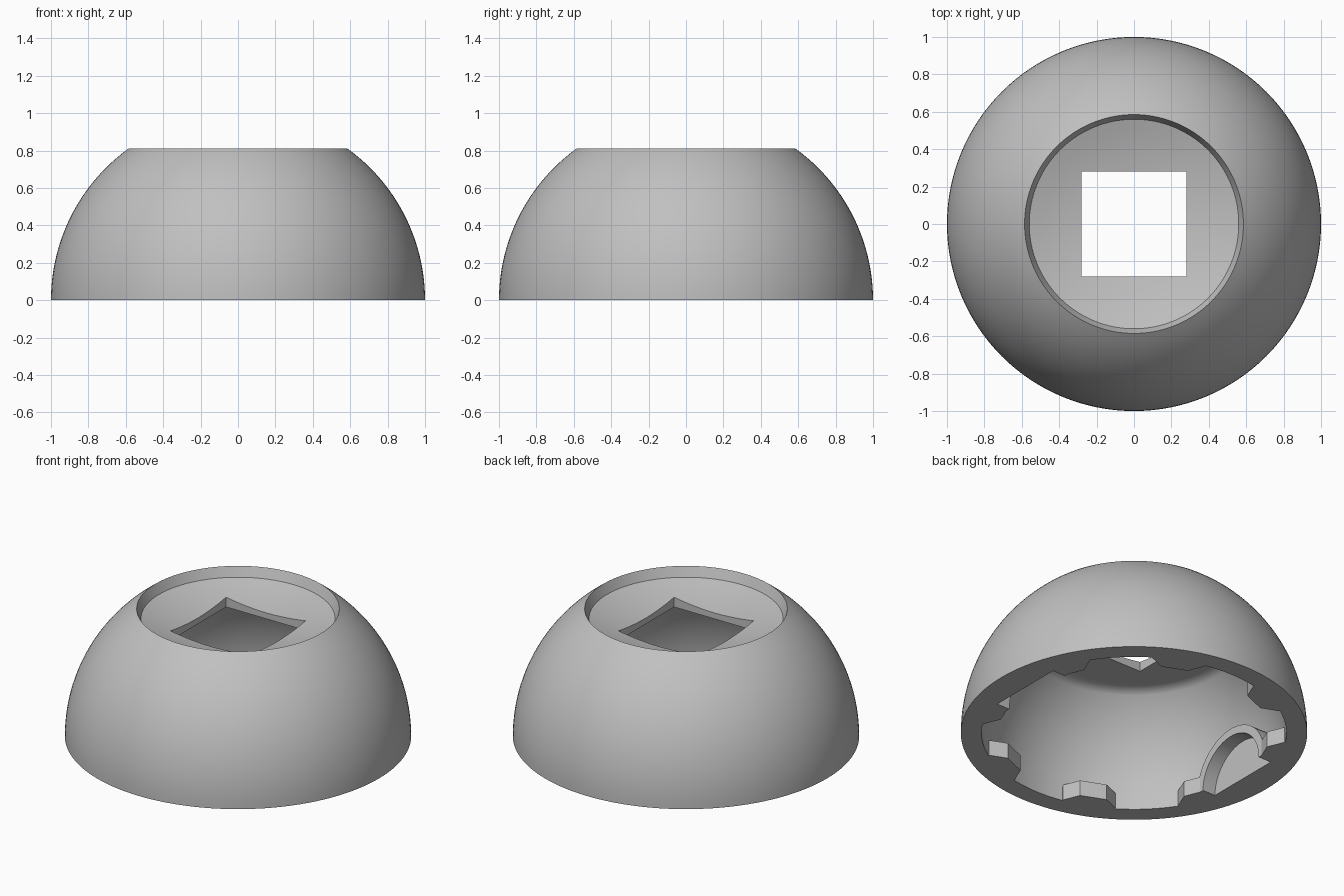
import bpy, bmesh
from math import sin, cos, asin, pi, radians, sqrt
from mathutils import Matrix

if "Cube" in bpy.data.objects:
    bpy.data.objects.remove(bpy.data.objects["Cube"])

grey = bpy.data.materials.new("plain grey")
grey.use_nodes = True
GREY = (0.53, 0.53, 0.53, 1)
grey.diffuse_color = GREY
grey.node_tree.nodes["Principled BSDF"].inputs["Base Color"].default_value = GREY


def finish(name, bm, angle):
    """Turn a bmesh into a named, shaded object."""
    bmesh.ops.recalc_face_normals(bm, faces=bm.faces)
    mesh = bpy.data.meshes.new(name)
    bm.to_mesh(mesh)
    bm.free()
    mesh.materials.append(grey)
    ob = bpy.data.objects.new(name, mesh)
    bpy.context.collection.objects.link(ob)
    shade(ob, angle)
    return ob


def shade(ob, angle):
    bpy.ops.object.select_all(action='DESELECT')
    ob.select_set(True)
    bpy.context.view_layer.objects.active = ob
    bpy.ops.object.shade_smooth_by_angle(angle=radians(angle))


def prism(bm, points, depth, matrix):
    """Extrude a flat outline along its local z, then place it."""
    face = bm.faces.new([bm.verts.new((x, y, 0)) for x, y in points])
    out = bmesh.ops.extrude_face_region(bm, geom=[face])
    top = [v for v in out["geom"] if isinstance(v, bmesh.types.BMVert)]
    bmesh.ops.translate(bm, vec=(0, 0, depth), verts=top)
    bmesh.ops.transform(bm, matrix=matrix, verts=list(face.verts) + top)


def arc(radius, start, end, steps):
    return [(radius * cos(start + (end - start) * i / steps),
             radius * sin(start + (end - start) * i / steps)) for i in range(steps + 1)]


# Dome shell: outer sphere, tapered rim, dished seat, flat ceiling, inner sphere
RIM, SEAT, INNER, CEILING, DISH = 0.585, 0.56, 0.88, 0.64, 1.7
SEGMENTS = 128
profile = arc(1, 0, pi / 2 - asin(RIM), 24)
dish_z = 0.75 + sqrt(DISH ** 2 - SEAT ** 2)
for i in range(9):
    r = SEAT * (1 - i / 8)
    profile.append((r, dish_z - sqrt(DISH ** 2 - r ** 2)))
profile += [(0, CEILING), (0.54, CEILING)]
profile += arc(INNER, asin(CEILING / INNER), 0, 20)

bm = bmesh.new()
verts = [bm.verts.new((r, 0, z)) for r, z in profile]
edges = [bm.edges.new((a, b)) for a, b in zip(verts, verts[1:] + verts[:1])]
bmesh.ops.spin(bm, geom=verts + edges, cent=(0, 0, 0), axis=(0, 0, 1),
               angle=2 * pi, steps=SEGMENTS, use_duplicate=False)
bmesh.ops.remove_doubles(bm, verts=bm.verts, dist=0.0005)
axis_edges = [e for e in bm.edges if all(v.co.xy.length < 0.001 for v in e.verts)]
bmesh.ops.delete(bm, geom=axis_edges, context='EDGES')
shell = finish("dome_shell", bm, 46)

# Square opening through the seat
bm = bmesh.new()
bmesh.ops.create_cube(bm, size=0.56, matrix=Matrix.Translation((0, 0, 0.7)))
cutter = finish("opening_cutter", bm, 30)
cutter.hide_render = True
cut = shell.modifiers.new("square opening", 'BOOLEAN')
cut.object, cut.operation, cut.solver = cutter, 'DIFFERENCE', 'EXACT'
bpy.context.view_layer.objects.active = shell
bpy.ops.object.modifier_apply(modifier=cut.name)
bpy.data.objects.remove(cutter)
shade(shell, 46)

# Half-round sockets on the two sides, each an arch with a closed back
for name, turn in (("left_socket", 0), ("right_socket", pi)):
    bm = bmesh.new()
    # local x -> y, local y -> z, extrusion -> x
    stand = Matrix(((0, 0, 1, 0), (1, 0, 0, 0), (0, 1, 0, 0), (0, 0, 0, 1)))
    spin = Matrix.Rotation(turn, 4, 'Z')
    arch = arc(0.30, 0, pi, 32) + arc(0.25, pi, 0, 32)
    prism(bm, arch, 0.17, spin @ Matrix.Translation((0.73, 0, 0)) @ stand)
    prism(bm, arc(0.26, 0, pi, 32), 0.08, spin @ Matrix.Translation((0.82, 0, 0)) @ stand)
    finish(name, bm, 30)

# Eight tapered tabs around the inner base edge
tab = [(0.78, -0.08), (0.86, -0.16), (0.92, -0.16), (0.92, 0.16), (0.86, 0.16), (0.78, 0.08)]
for i in range(8):
    bm = bmesh.new()
    prism(bm, tab, 0.10, Matrix.Rotation(radians(22.5 + 45 * i), 4, 'Z'))
    # Keep the tab clear of the socket hollows
    if i in (0, 3, 4, 7):
        side = 1 if i < 4 else -1
        bmesh.ops.bisect_plane(bm, geom=bm.verts[:] + bm.edges[:] + bm.faces[:],
                               plane_co=(0, 0.27 * side, 0), plane_no=(0, -side, 0),
                               clear_outer=True)
        bmesh.ops.holes_fill(bm, edges=bm.edges)
    finish(f"tab_{i + 1}", bm, 30)
